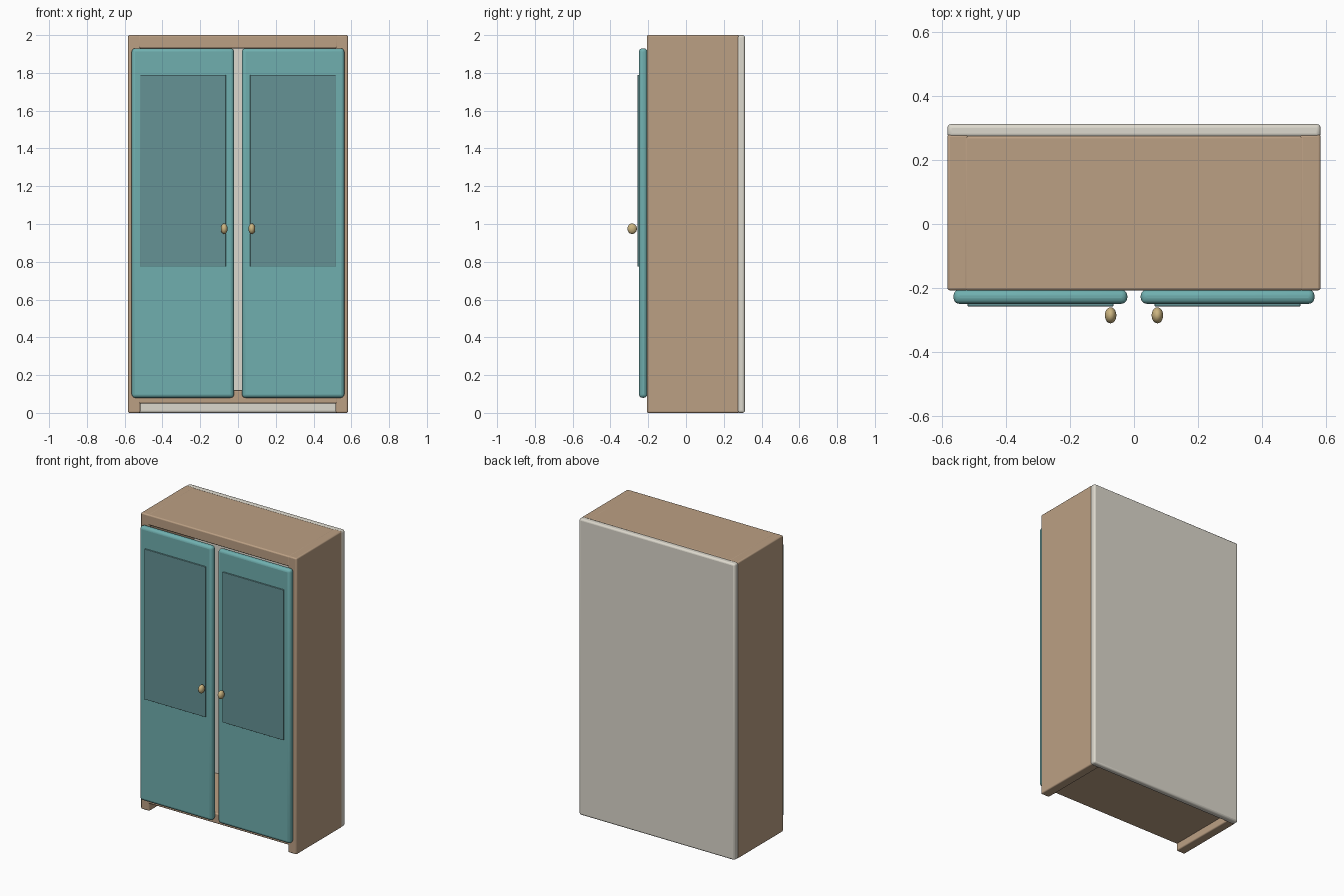
import bpy

if "Cube" in bpy.data.objects:
    bpy.data.objects.remove(bpy.data.objects["Cube"])


def material(name, color):
    m = bpy.data.materials.new(name)
    m.diffuse_color = (*color, 1)
    m.use_nodes = True
    m.node_tree.nodes["Principled BSDF"].inputs["Base Color"].default_value = m.diffuse_color
    return m


wood = material("tan_wood", (0.50, 0.35, 0.23))
cream = material("cream_board", (0.72, 0.69, 0.61))
teal = material("teal_paint", (0.16, 0.43, 0.43))
dark_teal = material("dark_teal_paint", (0.13, 0.29, 0.30))
brass = material("brass", (0.60, 0.46, 0.22))


def finish(ob, name, mat):
    ob.name = name
    ob.data.materials.append(mat)
    bpy.ops.object.shade_smooth_by_angle()


def board(name, lo, hi, mat, bevel):
    """Rounded box between two opposite corners."""
    centre = [(a + b) / 2 for a, b in zip(lo, hi)]
    bpy.ops.mesh.primitive_cube_add(size=1, location=centre)
    ob = bpy.context.object
    ob.scale = [b - a for a, b in zip(lo, hi)]
    bpy.ops.object.transform_apply(location=False, rotation=False, scale=True)
    mod = ob.modifiers.new("rounded_edges", 'BEVEL')
    mod.width, mod.segments = bevel, 3
    finish(ob, name, mat)


# Carcass: open box with a full back
board("back_panel", (-0.582, 0.27, 0), (0.582, 0.312, 2), cream, 0.012)
board("top_board", (-0.53, -0.207, 1.93), (0.53, 0.275, 2), wood, 0.008)
board("bottom_shelf", (-0.53, -0.207, 0.05), (0.53, 0.28, 0.12), wood, 0.008)

# Mirrored sides, doors, inset panels and knobs
for side, s in (("left", -1), ("right", 1)):
    def half(name, x0, x1, y, z, mat, bevel):
        a, b = sorted((s * x0, s * x1))
        board(f"{side}_{name}", (a, y[0], z[0]), (b, y[1], z[1]), mat, bevel)

    half("side_board", 0.517, 0.582, (-0.207, 0.28), (0, 2), wood, 0.008)
    half("door", 0.021, 0.563, (-0.249, -0.205), (0.08, 1.93), teal, 0.018)
    half("door_panel", 0.064, 0.519, (-0.257, -0.24), (0.775, 1.79), dark_teal, 0.002)

    bpy.ops.mesh.primitive_uv_sphere_add(segments=24, ring_count=12, radius=1,
                                         location=(s * 0.073, -0.285, 0.975))
    knob = bpy.context.object
    knob.scale = (0.018, 0.025, 0.028)
    bpy.ops.object.transform_apply(location=False, rotation=False, scale=True)
    finish(knob, f"{side}_knob", brass)
